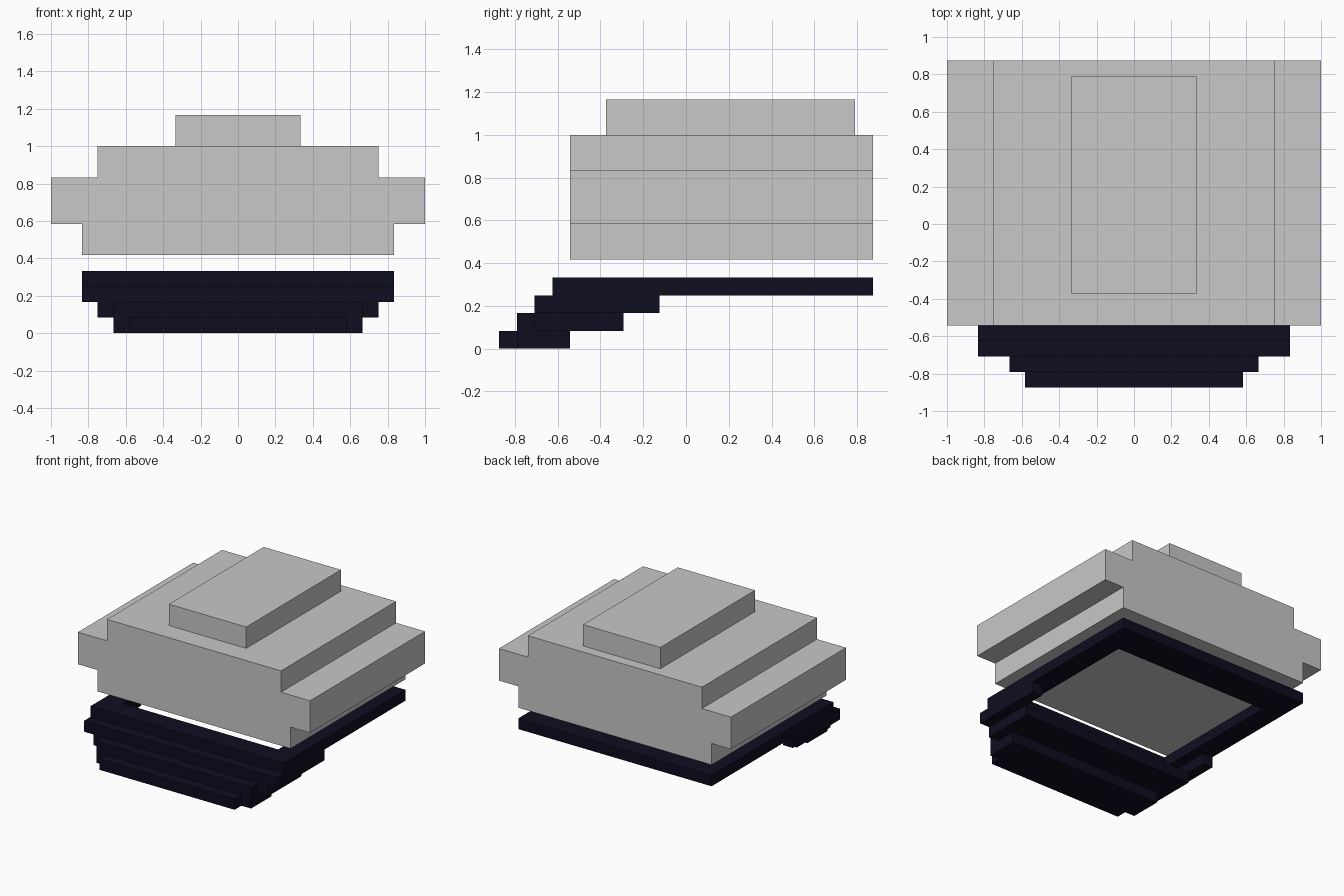
import bpy
import bmesh
from mathutils import Vector

U = 1 / 12          # one block
BACK = 10.5         # rear edge, in blocks

cube = bpy.data.objects.get("Cube")
if cube:
    bpy.data.objects.remove(cube, do_unlink=True)


def material(name, rgb):
    mat = bpy.data.materials.new(name)
    mat.use_nodes = True
    colour = (*rgb, 1)
    mat.diffuse_color = colour
    mat.node_tree.nodes["Principled BSDF"].inputs["Base Color"].default_value = colour
    return mat


grey = material("light_grey", (0.58, 0.58, 0.58))
navy = material("dark_navy", (0.004, 0.004, 0.014))


def extrude_outline(name, half, mat, place, low, high):
    """Mirror a half outline across x = 0 and extrude it from low to high."""
    outline = half + [(-a, b) for a, b in reversed(half)]
    bm = bmesh.new()
    face = bm.faces.new([bm.verts.new(Vector(place(a, b, low)) * U) for a, b in outline])
    grown = bmesh.ops.extrude_face_region(bm, geom=[face])
    shift = (Vector(place(0, 0, high)) - Vector(place(0, 0, low))) * U
    moved = [v for v in grown["geom"] if isinstance(v, bmesh.types.BMVert)]
    bmesh.ops.translate(bm, verts=moved, vec=shift)
    bmesh.ops.recalc_face_normals(bm, faces=bm.faces)
    mesh = bpy.data.meshes.new(name)
    bm.to_mesh(mesh)
    bm.free()
    mesh.materials.append(mat)
    obj = bpy.data.objects.new(name, mesh)
    bpy.context.collection.objects.link(obj)
    return obj


def upright(a, b, depth):
    return (a, depth, b)


def flat(a, b, height):
    return (a, b, height)


# Upper body: stepped cross-section running front to back
extrude_outline("upper_body",
                [(10, 5), (10, 7), (12, 7), (12, 10), (9, 10), (9, 12)],
                grey, upright, -6.5, BACK)

# Raised block on the roof
extrude_outline("roof_block", [(4, -4.5), (4, 9.5)], grey, flat, 12, 14)

# Rim: front and rear bars with a pair of side bars
extrude_outline("rim_front", [(10, -7.5), (10, -5.5)], navy, flat, 3, 4)
extrude_outline("rim_rear", [(10, 7.5), (10, BACK)], navy, flat, 3, 4)
for side, label in ((1, "left"), (-1, "right")):
    bar = extrude_outline("rim_" + label, [(1, -5.5), (1, 7.5)], navy, flat, 3, 4)
    bar.location.x = side * 9 * U

# Lower front: three steps, each further forward and narrower
extrude_outline("front_step_upper",
                [(10, -8.5), (10, -1.5), (9, -1.5), (9, -5.5)],
                navy, flat, 2, 3)
extrude_outline("front_step_middle",
                [(8, -9.5), (8, -8.5), (9, -8.5), (9, -3.5)],
                navy, flat, 1, 2)
extrude_outline("front_step_bottom",
                [(7, -10.5), (7, -9.5), (8, -9.5), (8, -6.5)],
                navy, flat, 0, 1)
